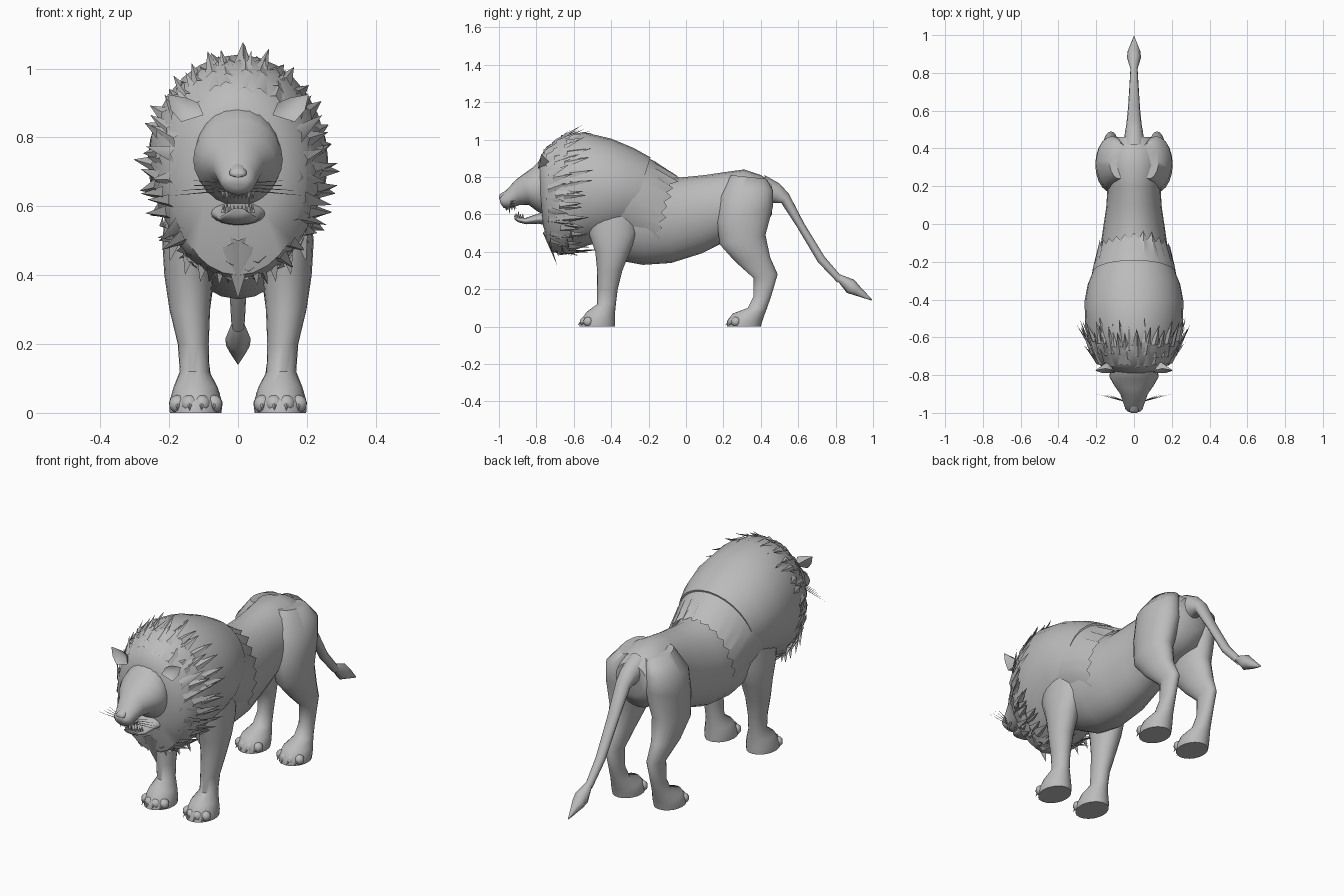
import bpy, bmesh, random
from math import sin, cos, pi, radians
from mathutils import Vector

random.seed(4)
start = bpy.data.objects.get("Cube")
if start:
    bpy.data.objects.remove(start, do_unlink=True)

fur = bpy.data.materials.new("plain grey")
grey = (0.5, 0.5, 0.5, 1)
fur.diffuse_color = grey
fur.use_nodes = True
fur.node_tree.nodes["Principled BSDF"].inputs["Base Color"].default_value = grey


def finish(name, bm, angle=50):
    """Turn a bmesh into a named, smooth shaded object."""
    bmesh.ops.recalc_face_normals(bm, faces=bm.faces)
    mesh = bpy.data.meshes.new(name)
    bm.to_mesh(mesh)
    bm.free()
    mesh.shade_smooth()
    mesh.set_sharp_from_angle(angle=radians(angle))
    mesh.materials.append(fur)
    obj = bpy.data.objects.new(name, mesh)
    bpy.context.collection.objects.link(obj)
    return obj


def ring_point(ring, a):
    """Point on an ellipse through two profile points (y, z), (y, z)."""
    y0, z0, y1, z1, width, *x = ring
    mid = Vector((x[0] if x else 0, (y0 + y1) / 2, (z0 + z1) / 2))
    up = Vector((0, (y0 - y1) / 2, (z0 - z1) / 2))
    return mid + up * sin(a) + Vector((width * cos(a), 0, 0))


def loft(name, rings, sides=20, jag=0, caps=True):
    """Skin over a chain of rings; jag pulls the last edge into points."""
    bm = bmesh.new()
    rows = [[bm.verts.new(ring_point(r, 2 * pi * i / sides + pi / 2))
             for i in range(sides)] for r in rings]
    for v in rows[-1][::2]:
        v.co.y += jag * random.uniform(0.5, 1.1)
    for a, b in zip(rows, rows[1:]):
        for i in range(sides):
            j = (i + 1) % sides
            bm.faces.new((a[i], a[j], b[j], b[i]))
    if caps:
        bm.faces.new(rows[0])
        bm.faces.new(rows[-1])
    return finish(name, bm)


def blade(bm, base, tip, side, lift):
    """Two-faced pointed lock of hair with a raised spine."""
    l, m, r, t = [bm.verts.new(p) for p in (base - side, base + lift, base + side, tip)]
    bm.faces.new((l, m, t))
    bm.faces.new((m, r, t))


def spike(bm, base, tip, radius, sides=6):
    """Small cone from base to tip."""
    base, tip = Vector(base), Vector(tip)
    d = tip - base
    turn = d.to_track_quat('Z', 'Y').to_matrix().to_4x4()
    turn.translation = (base + tip) / 2
    bmesh.ops.create_cone(bm, cap_ends=True, segments=sides, radius1=radius,
                          radius2=0, depth=d.length, matrix=turn)


def mirrored(ring, s):
    return (*ring[:5], ring[5] * s)


# Torso
loft("torso", [
    (-.60, .80, -.60, .52, .12), (-.50, .86, -.50, .44, .17),
    (-.35, .88, -.34, .35, .19), (-.20, .83, -.23, .33, .19),
    (-.05, .795, -.08, .34, .17), (.10, .81, .08, .39, .147),
    (.20, .825, .20, .45, .14), (.31, .84, .31, .50, .15),
    (.40, .81, .41, .52, .14), (.46, .77, .46, .60, .09)], 24)

# Legs, claws, ears and whiskers for both sides
hind = [
    (.24, .81, .43, .79, .05, .08), (.185, .70, .465, .73, .085, .115),
    (.165, .56, .465, .64, .09, .115), (.18, .44, .425, .49, .078, .125),
    (.26, .35, .45, .37, .057, .13), (.36, .26, .49, .28, .037, .122),
    (.36, .16, .455, .16, .036, .122), (.33, .10, .43, .09, .045, .122),
    (.25, .07, .415, .05, .068, .122), (.22, .03, .405, .02, .076, .122),
    (.22, 0, .40, 0, .074, .122)]
fore = [
    (-.53, .64, -.26, .64, .065, .14), (-.52, .50, -.26, .50, .075, .145),
    (-.485, .40, -.30, .40, .071, .143), (-.475, .30, -.34, .30, .059, .14),
    (-.475, .20, -.365, .20, .045, .13), (-.475, .12, -.375, .12, .043, .126),
    (-.53, .08, -.38, .07, .064, .123), (-.565, .03, -.38, .03, .077, .123),
    (-.57, 0, -.38, 0, .075, .123)]

for s, word in ((1, "left"), (-1, "right")):
    for part, rings in (("hind", hind), ("front", fore)):
        loft(f"{word}_{part}_leg", [mirrored(r, s) for r in rings])
        paw_y, paw_x = rings[-1][0], rings[-1][5] * s
        toes, claws = bmesh.new(), bmesh.new()
        for k in (-1.5, -.5, .5, 1.5):
            x, y = paw_x + k * .035, paw_y + .018 * abs(k) + .02
            ball = bmesh.ops.create_uvsphere(toes, u_segments=10, v_segments=7, radius=.026)
            bmesh.ops.translate(toes, verts=ball["verts"], vec=(x, y, .026))
            spike(claws, (x, y - .015, .028), (x, y - .04, .006), .008)
        finish(f"{word}_{part}_toes", toes)
        finish(f"{word}_{part}_claws", claws)

    # Cupped ear: an open fan around a recessed centre
    bm = bmesh.new()
    outline = [(.10, -.79, .865), (.115, -.775, .90), (.15, -.765, .915),
               (.205, -.775, .925), (.195, -.78, .88), (.165, -.79, .845)]
    rim = [bm.verts.new((x * s, y, z)) for x, y, z in outline]
    cup = bm.verts.new((.145 * s, -.755, .875))
    back = bm.verts.new((.135 * s, -.725, .875))
    for a, b in zip(rim, rim[1:] + rim[:1]):
        bm.faces.new((a, b, cup))
        bm.faces.new((b, a, back))
    finish(f"{word}_ear", bm)

    bm = bmesh.new()
    for k in range(4):
        spike(bm, (.045 * s, -.94, .645 + .008 * k),
              (s * (.20 - .02 * k), -.90, .63 + .015 * k), .0025, 4)
    finish(f"{word}_whiskers", bm)

    # Eye set into the face, with a heavy brow above
    bm = bmesh.new()
    bmesh.ops.create_uvsphere(bm, u_segments=12, v_segments=8, radius=.02)
    eye = finish(f"{word}_eye", bm)
    eye.location = (.07 * s, -.852, .765)
    eye.scale = (1.1, .8, .6)

# Head and open jaw
loft("head", [
    (-.70, .90, -.70, .60, .11), (-.775, .895, -.75, .59, .125),
    (-.82, .85, -.80, .62, .13), (-.87, .815, -.84, .65, .105),
    (-.91, .785, -.89, .65, .073), (-.96, .73, -.945, .63, .054),
    (-.985, .705, -.975, .635, .046), (-.998, .685, -.99, .655, .03)], 24)
loft("lower_jaw", [
    (-.72, .63, -.74, .54, .09), (-.80, .60, -.79, .55, .07),
    (-.86, .58, -.855, .547, .056), (-.90, .585, -.895, .557, .045),
    (-.92, .595, -.915, .57, .025)])
loft("nose", [
    (-.965, .725, -.97, .68, .022), (-.99, .712, -.99, .68, .026),
    (-1, .70, -1, .685, .016)], 10)

teeth = bmesh.new()
for k in range(-5, 6):
    a = k * pi / 12
    size = .034 if abs(k) == 3 else .018
    x = .045 * sin(a)
    spike(teeth, (x, -.90 - .065 * cos(a), .643), (x, -.90 - .06 * cos(a), .638 - size), .007)
    spike(teeth, (x, -.86 - .05 * cos(a), .58), (x, -.86 - .05 * cos(a), .588 + size), .007)
finish("teeth", teeth)

# Tail with a pointed tuft
loft("tail", [
    (.42, .81, .44, .66, .055), (.50, .765, .47, .66, .048),
    (.55, .71, .51, .66, .04), (.63, .555, .595, .53, .032),
    (.74, .375, .705, .345, .025), (.83, .27, .81, .235, .019)], 12)
loft("tail_tuft", [
    (.82, .28, .81, .245, .017), (.90, .25, .86, .18, .037),
    (.925, .22, .90, .168, .034), (.995, .145, .99, .14, .002)], 8)

# Mane: main mass, then a ragged collar over the shoulders
mane = [
    (-.79, .88, -.765, .54, .125), (-.755, .95, -.72, .40, .195),
    (-.67, 1.015, -.65, .385, .235), (-.55, 1.04, -.54, .43, .258),
    (-.40, 1.005, -.42, .46, .262), (-.28, .955, -.36, .48, .245),
    (-.19, .905, -.32, .49, .218)]
loft("mane", mane, 28)
loft("mane_collar", [
    (-.26, .93, -.38, .46, .232), (-.17, .885, -.28, .42, .216),
    (-.08, .805, -.20, .36, .188)], 48, .045, False)


def mane_point(s, a):
    i = min(int(s), len(mane) - 2)
    return ring_point(mane[i], a).lerp(ring_point(mane[i + 1], a), s - i)


# Locks swept back and out around the face
locks = bmesh.new()
for depth, count, length, flare in ((.9, 26, .15, .025), (1.6, 30, .15, .03), (2.2, 34, .13, .035)):
    for i in range(count):
        a = 2 * pi * (i + random.uniform(-.25, .25)) / count
        base = mane_point(depth + random.uniform(-.2, .2), a)
        out = Vector((base.x, 0, base.z - .72)).normalized()
        along = Vector((-out.z, 0, out.x))
        reach = length * random.uniform(.7, 1.15)
        end = mane_point(depth + reach * 9, a)
        sweep = (end - base).normalized() * reach
        tip = base + sweep + out * flare * random.uniform(.5, 1.3)
        tip += along * random.uniform(-.015, .015) - Vector((0, 0, .02 * abs(out.x)))
        blade(locks, base - out * .004, tip, along * .026, out * .014)
finish("mane_locks", locks)

# Beard: hanging locks below the jaw
beard = bmesh.new()
for x, drop, y in ((0, .33, -.69), (.05, .37, -.68), (.10, .38, -.65),
                   (.14, .40, -.62), (.18, .44, -.60)):
    for s in (1, -1):
        base = Vector((x * s * .9, y - .055 + x * .1, drop + .17))
        blade(beard, base, Vector((x * s * 1.1, y, drop)),
              Vector((.045, 0, .02 * s)), Vector((0, -.02, 0)))
finish("beard", beard)
